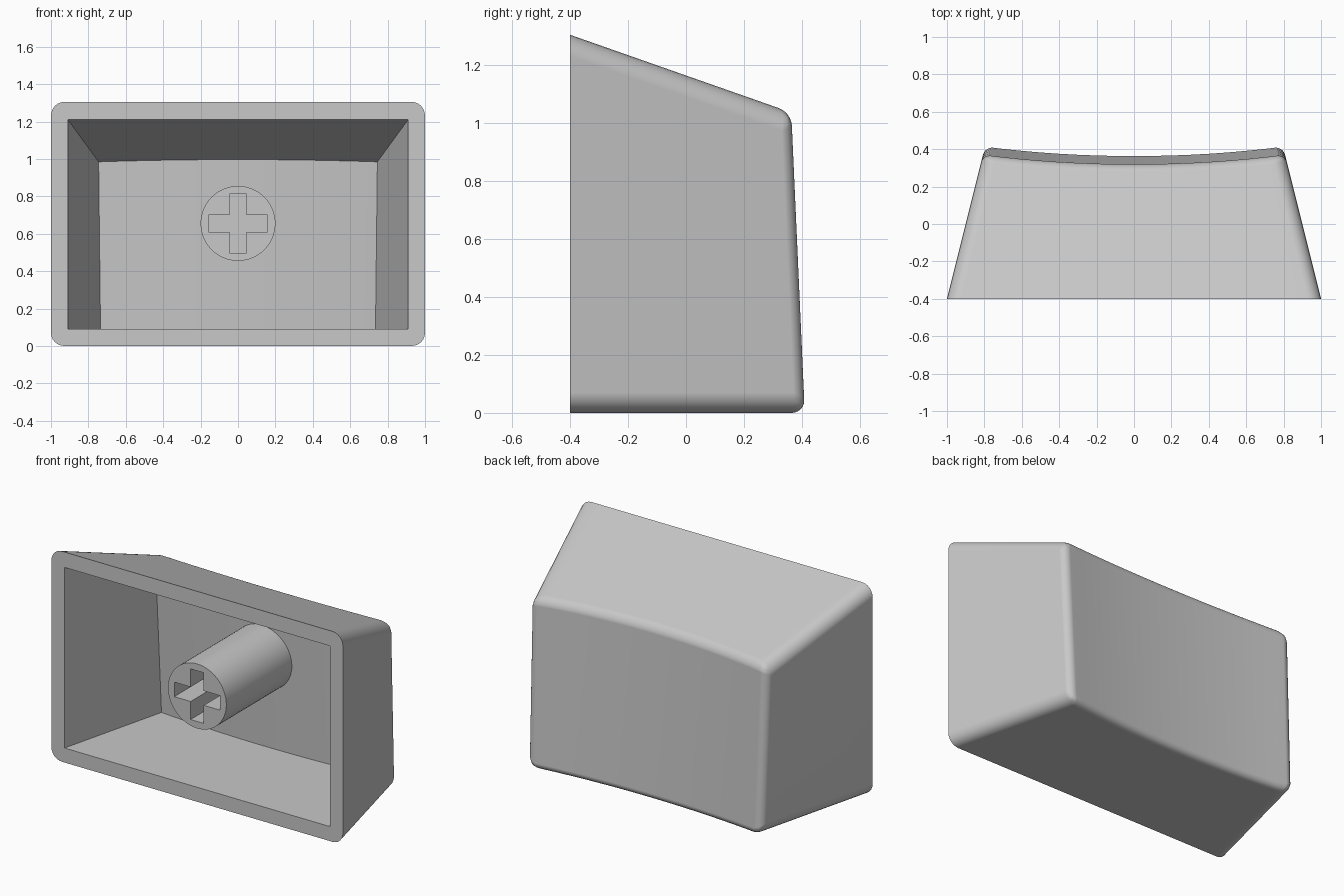
import bpy, bmesh, math
from mathutils import Matrix

cube = bpy.data.objects.get("Cube")
if cube:
    bpy.data.objects.remove(cube, do_unlink=True)

FRONT = -0.4
COLUMNS = 16
TILT = 0.045        # lean of the scooped face

grey = bpy.data.materials.new("light_grey")
grey.use_nodes = True
grey.diffuse_color = (0.58, 0.58, 0.58, 1)
grey.node_tree.nodes["Principled BSDF"].inputs["Base Color"].default_value = grey.diffuse_color


def add_object(name, bm):
    bmesh.ops.recalc_face_normals(bm, faces=bm.faces)
    mesh = bpy.data.meshes.new(name)
    bm.to_mesh(mesh)
    bm.free()
    mesh.materials.append(grey)
    obj = bpy.data.objects.new(name, mesh)
    bpy.context.collection.objects.link(obj)
    return obj


def tapered_block(name, half, low, high, slope, back, scoop, start=FRONT, rounded=False):
    """Block narrowing towards a scooped back face."""
    bm = bmesh.new()

    def row(z_front, fall, at_back):
        verts = []
        for i in range(COLUMNS + 1):
            t = 2 * i / COLUMNS - 1
            y = start
            if at_back:
                edge = back - scoop * (1 - t * t)
                y = (edge - TILT * (z_front + fall * FRONT)) / (1 - TILT * fall)
            depth = y - FRONT
            verts.append(bm.verts.new((t * (half - 0.25 * depth), y, z_front - fall * depth)))
        return verts

    bottom_front, bottom_back = row(low, 0, False), row(low, 0, True)
    top_front, top_back = row(high, slope, False), row(high, slope, True)
    for a, b in ((bottom_front, bottom_back), (bottom_back, top_back), (top_back, top_front)):
        for i in range(COLUMNS):
            bm.faces.new((a[i], a[i + 1], b[i + 1], b[i]))
    bm.faces.new(bottom_front + top_front[::-1])
    for i in (0, -1):
        bm.faces.new((bottom_front[i], bottom_back[i], top_back[i], top_front[i]))

    # Wide rounding along the depth, tighter rounding around the scooped face
    if rounded:
        weight = bm.edges.layers.float.new("bevel_weight_edge")
        for i in (0, -1):
            for a, b, w in ((bottom_front, bottom_back, 1), (top_front, top_back, 1),
                            (bottom_back, top_back, 0.6)):
                bm.edges.get((a[i], b[i]))[weight] = w
        for line in (bottom_back, top_back):
            for a, b in zip(line, line[1:]):
                bm.edges.get((a, b))[weight] = 0.6
    return add_object(name, bm)


def cut(obj, cutter):
    mod = obj.modifiers.new("cut", "BOOLEAN")
    mod.operation = "DIFFERENCE"
    mod.solver = "EXACT"
    mod.object = cutter
    cutter.hide_render = True


def finish(obj, cutter):
    bpy.ops.object.select_all(action="DESELECT")
    obj.select_set(True)
    bpy.context.view_layer.objects.active = obj
    bpy.ops.object.convert(target="MESH")
    bpy.data.objects.remove(cutter, do_unlink=True)
    bpy.ops.object.shade_smooth_by_angle(angle=math.radians(32))
    mod = obj.modifiers.new("flat_normals", "WEIGHTED_NORMAL")
    mod.keep_sharp = True


# Outer shell with rounded edges, hollowed by a smaller tapered block
shell = tapered_block("cap_shell", 1.0, 0, 1.305, 0.351, 0.415, 0.05, rounded=True)
bevel = shell.modifiers.new("rounding", "BEVEL")
bevel.limit_method = "WEIGHT"
bevel.width = 0.07
bevel.segments = 6
bevel.use_clamp_overlap = False
cavity = tapered_block("cavity_cutter", 0.91, 0.09, 1.21, 0.342, 0.304, 0.035, start=FRONT - 0.1)
cut(shell, cavity)
finish(shell, cavity)

# Round stem, flush with the rim and sunk into the back wall
STEM_Z, STEM_END = 0.655, 0.28
bm = bmesh.new()
place = Matrix.Translation((0, (FRONT + STEM_END) / 2, STEM_Z)) @ Matrix.Rotation(math.pi / 2, 4, "X")
bmesh.ops.create_cone(bm, cap_ends=True, segments=64, radius1=0.2, radius2=0.2,
                      depth=STEM_END - FRONT, matrix=place)
stem = add_object("stem", bm)

# Cross-shaped socket in the stem
arm, thin = 0.157, 0.045
quarter = ((arm, thin), (thin, thin), (thin, arm))
bm = bmesh.new()
outline = []
for sx, sz, step in ((1, 1, 1), (-1, 1, -1), (-1, -1, 1), (1, -1, -1)):
    outline += [bm.verts.new((sx * x, FRONT - 0.1, STEM_Z + sz * z)) for x, z in quarter[::step]]
face = bm.faces.new(outline)
grown = bmesh.ops.extrude_face_region(bm, geom=[face])["geom"]
bmesh.ops.translate(bm, vec=(0, 0.55, 0), verts=[v for v in grown if isinstance(v, bmesh.types.BMVert)])
if not face.is_valid or len(bm.faces) < 14:
    bm.faces.new(outline)
socket = add_object("socket_cutter", bm)
cut(stem, socket)
finish(stem, socket)
